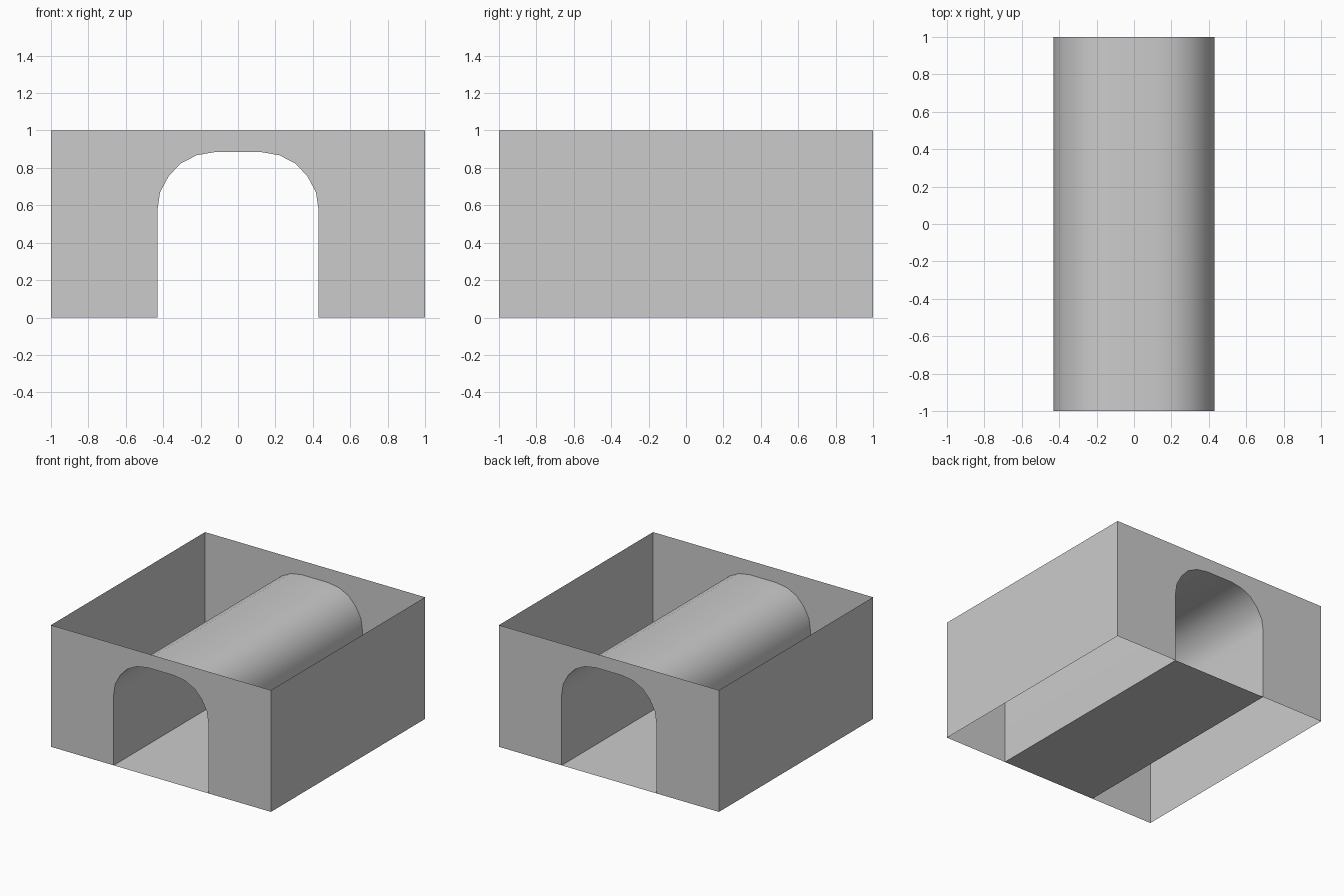
import bpy
import bmesh

cube = bpy.data.objects.get("Cube")
if cube:
    bpy.data.objects.remove(cube, do_unlink=True)

GREY = (0.6, 0.6, 0.6, 1.0)
grey = bpy.data.materials.new("plain grey")
grey.use_nodes = True
grey.diffuse_color = GREY
grey.node_tree.nodes["Principled BSDF"].inputs["Base Color"].default_value = GREY

# Arch outline, right half mirrored to the left, from foot to foot
half = [(0.43, 0), (0.43, 0.58), (0.417, 0.67), (0.37, 0.757),
        (0.305, 0.825), (0.22, 0.868), (0.12, 0.885)]
arch = half + [(-x, z) for x, z in reversed(half)]
box = [(-1, 0), (-1, 1), (1, 1), (1, 0)]

bm = bmesh.new()


def ring(points, y):
    return [bm.verts.new((x, y, z)) for x, z in points]


arch_front, arch_back = ring(arch, -1), ring(arch, 1)
box_front, box_back = ring(box, -1), ring(box, 1)


def strip(front, back, i, j, smooth=False):
    face = bm.faces.new((front[i], front[j], back[j], back[i]))
    face.smooth = smooth


# End walls with the arched opening
bm.faces.new(arch_front + box_front)
bm.faces.new(list(reversed(arch_back + box_back)))

# Outer side walls, leaving the top open
strip(box_front, box_back, 0, 1)
strip(box_front, box_back, 2, 3)

# Rounded tunnel vault and its flat floor
for i in range(len(arch) - 1):
    strip(arch_front, arch_back, i, i + 1, True)
strip(arch_front, arch_back, len(arch) - 1, 0)

bmesh.ops.recalc_face_normals(bm, faces=bm.faces)
mesh = bpy.data.meshes.new("tunnel_block")
bm.to_mesh(mesh)
bm.free()
mesh.materials.append(grey)

block = bpy.data.objects.new("tunnel_block", mesh)
bpy.context.collection.objects.link(block)
bpy.context.view_layer.objects.active = block
block.select_set(True)
bpy.ops.object.shade_smooth_by_angle(angle=0.6)
